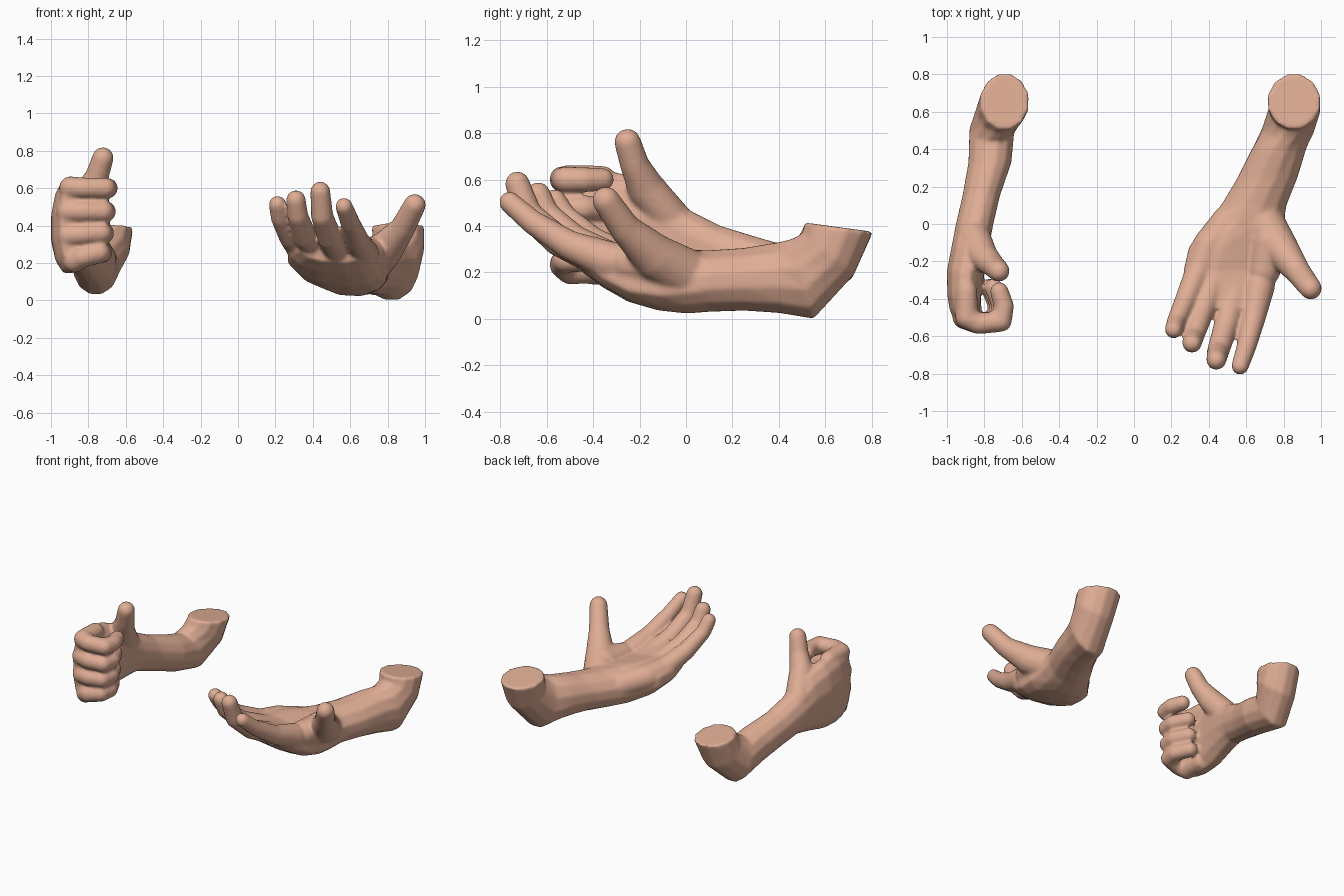
import bpy, bmesh, math
from mathutils import Vector

skin = bpy.data.materials.new("skin")
skin.diffuse_color = (0.74, 0.42, 0.30, 1)


def loft(bm, rows, sides=12):
    """Closed skin over rings: x centre, half width, side tilt, outer y/z, inner y/z, squareness."""
    rings = []
    for xc, w, tilt, yo, zo, yi, zi, p in rows:
        c = Vector((xc, (yo + yi) / 2, (zo + zi) / 2))
        v = Vector((0, (yi - yo) / 2, (zi - zo) / 2))
        u = Vector((w, 0, -tilt))
        ring = []
        for i in range(sides):
            a = math.tau * (i + 0.5) / sides
            ca, sa = math.cos(a), math.sin(a)
            k = math.copysign(abs(ca) ** p, ca)
            s = math.copysign(abs(sa) ** p, sa)
            ring.append(bm.verts.new(c + 1.03 * (u * k + v * s)))
        rings.append(ring)
    for a, b in zip(rings, rings[1:]):
        for i in range(sides):
            j = (i + 1) % sides
            bm.faces.new((a[i], a[j], b[j], b[i]))
    bm.faces.new(rings[0][::-1])
    bm.faces.new(rings[-1])


def ball(bm, c, r):
    geo = bmesh.ops.create_uvsphere(bm, u_segments=16, v_segments=10, radius=r)
    bmesh.ops.translate(bm, verts=geo["verts"], vec=c)


def digit(bm, pts):
    """Finger: balls at the joints with tapered bones between; points are x, y, z, radius."""
    for p in pts:
        ball(bm, Vector(p[:3]), p[3])
    for p, q in zip(pts, pts[1:]):
        a, b = Vector(p[:3]), Vector(q[:3])
        d = b - a
        geo = bmesh.ops.create_cone(bm, cap_ends=True, segments=16,
                                    radius1=p[3], radius2=q[3], depth=d.length)
        rot = d.to_track_quat('Z', 'Y').to_matrix()
        for v in geo["verts"]:
            v.co = rot @ v.co + (a + b) / 2


def finish(bm, name):
    """Fuse all the overlapping pieces into one smooth skin."""
    bmesh.ops.recalc_face_normals(bm, faces=bm.faces)
    me = bpy.data.meshes.new(name)
    bm.to_mesh(me)
    bm.free()
    me.materials.append(skin)
    ob = bpy.data.objects.new(name, me)
    bpy.context.collection.objects.link(ob)
    m = ob.modifiers.new("fuse", 'REMESH')
    m.mode = 'VOXEL'
    m.voxel_size = 0.01
    m.use_smooth_shade = True
    s = ob.modifiers.new("soften", 'SMOOTH')
    s.factor = 0.5
    s.iterations = 10


# Open hand: forearm and palm
bm = bmesh.new()
loft(bm, [
    (.855, .14, 0, .805, .375, .51, .415, 1),
    (.86, .135, 0, .725, .19, .505, .37, 1),
    (.825, .14, 0, .55, 0, .46, .345, 1),
    (.775, .145, 0, .40, .025, .40, .33, 1),
    (.715, .16, 0, .25, .035, .25, .305, 1),
    (.64, .175, 0, .10, .03, .10, .295, 1),
    (.60, .20, .01, 0, .025, 0, .295, .95),
    (.545, .25, .035, -.12, .045, -.12, .30, .95),
    (.515, .25, .04, -.25, .085, -.25, .30, .9),
    (.50, .225, .03, -.36, .145, -.36, .325, .85),
    (.51, .18, .01, -.45, .205, -.45, .35, .85)])
# heel of the palm on the little-finger side
digit(bm, [(.51, .02, .19, .09), (.40, -.12, .22, .09), (.345, -.26, .25, .075)])
# fingers and thumb
digit(bm, [(.67, -.33, .25, .085), (.64, -.50, .315, .065), (.60, -.66, .415, .053), (.567, -.76, .502, .047)])
digit(bm, [(.54, -.36, .245, .075), (.49, -.55, .335, .066), (.45, -.68, .45, .06), (.44, -.727, .582, .054)])
digit(bm, [(.42, -.32, .255, .075), (.36, -.48, .34, .064), (.32, -.60, .45, .056), (.31, -.637, .537, .053)])
digit(bm, [(.34, -.26, .26, .07), (.28, -.40, .335, .06), (.225, -.52, .44, .05), (.212, -.565, .512, .048)])
digit(bm, [(.69, 0, .185, .12), (.78, -.13, .265, .1), (.88, -.26, .385, .068), (.945, -.345, .51, .06)])
# web between thumb and index finger
digit(bm, [(.73, -.10, .235, .11), (.695, -.25, .245, .088)])
finish(bm, "open_hand")

# Thumb-up fist: forearm and hand
bm = bmesh.new()
loft(bm, [
    (-.69, .13, 0, .805, .37, .51, .405, 1),
    (-.71, .13, 0, .72, .18, .49, .36, 1),
    (-.76, .12, 0, .56, .03, .44, .315, 1),
    (-.77, .115, 0, .33, .085, .33, .345, 1),
    (-.817, .10, 0, .15, .145, .15, .40, 1),
    (-.852, .10, 0, 0, .19, 0, .475, 1),
    (-.875, .10, 0, -.12, .175, -.12, .57, .95),
    (-.90, .10, 0, -.25, .15, -.25, .62, .95),
    (-.908, .09, 0, -.38, .145, -.38, .645, .95),
    (-.905, .08, 0, -.46, .155, -.46, .645, .95),
    (-.89, .06, 0, -.54, .19, -.54, .63, .95)])
# curled fingers, top to bottom: knuckle x, knuckle height, tip height
for i, (x, z, zt) in enumerate(((-.895, .602, .60), (-.91, .475, .475), (-.905, .345, .36), (-.875, .21, .255))):
    e = .01 * i
    t = .02 if i else 0
    digit(bm, [(x, -.36, z, .058), (x, -.50, z, .062), (-.83, -.533, (z + zt) / 2, .057),
               (-.71 - e, -.52, zt, .057), (-.695 - e, -.44, zt, .054), (-.72 - e - t, -.36 + t, zt, .05)])
# raised thumb
digit(bm, [(-.86, -.06, .42, .09), (-.81, -.17, .56, .082), (-.755, -.22, .66, .064), (-.722, -.252, .762, .058)])
finish(bm, "thumb_up_fist")
